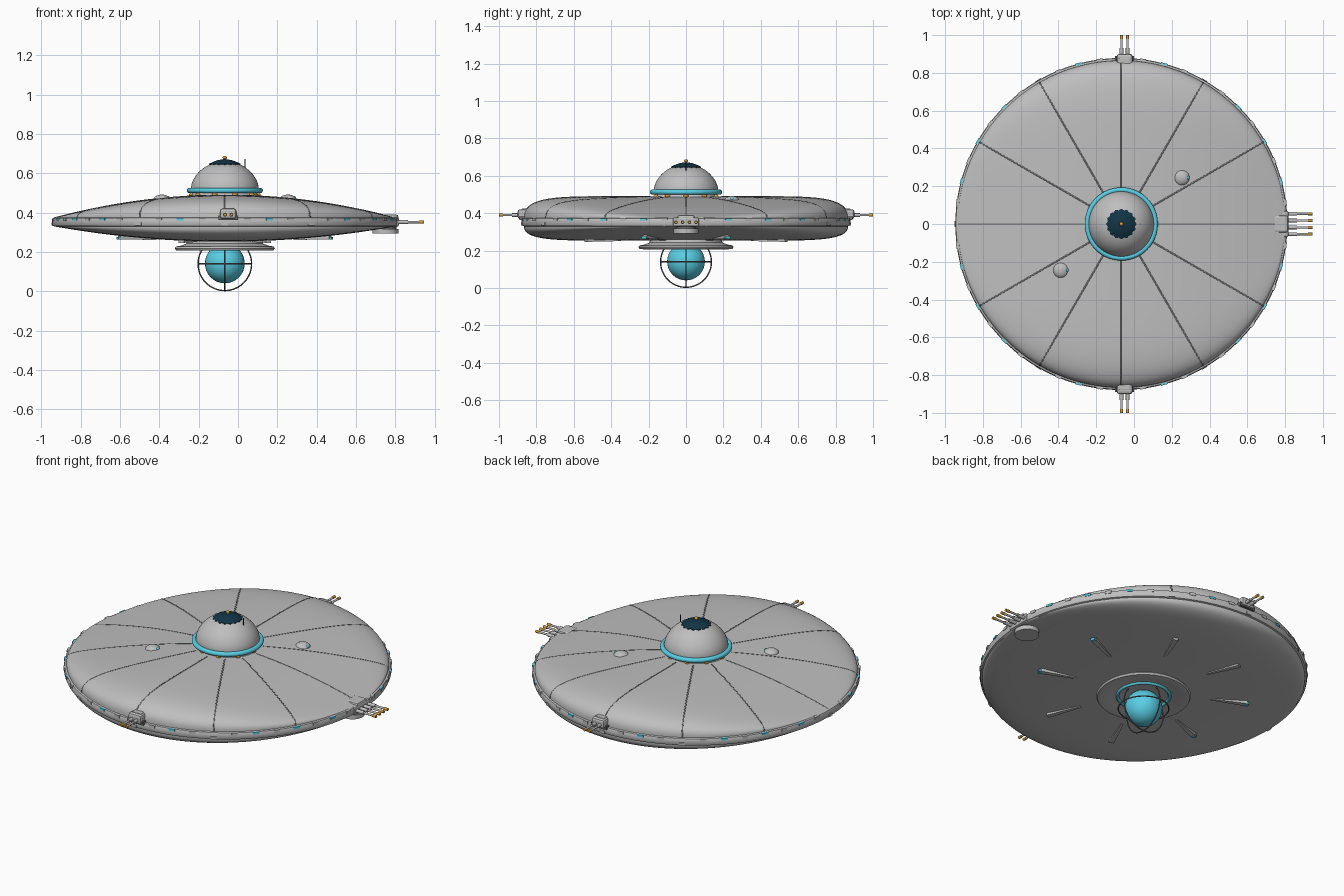
import bpy, bmesh
from math import pi, sin, cos, sqrt, radians
from mathutils import Vector, Matrix

if "Cube" in bpy.data.objects:
    bpy.data.objects.remove(bpy.data.objects["Cube"])

CX = -0.067       # hull axis
R = 0.866         # hull radius inside the rim
RIM_TOP, RIM_LOW = 0.375, 0.33


def material(name, color):
    m = bpy.data.materials.new(name)
    m.use_nodes = True
    m.diffuse_color = (*color, 1)
    m.node_tree.nodes["Principled BSDF"].inputs["Base Color"].default_value = (*color, 1)
    return m


GREY = material("hull grey", (0.52, 0.52, 0.52))
DARK = material("seam grey", (0.14, 0.14, 0.14))
CYAN = material("glowing cyan", (0.1, 0.62, 0.78))
NAVY = material("navy glass", (0.006, 0.035, 0.06))
GOLD = material("gold", (0.65, 0.32, 0.04))


def finish(name, mat, smooth=True):
    ob = bpy.context.object
    ob.name = name
    ob.data.materials.clear()
    ob.data.materials.append(mat)
    if smooth:
        bpy.ops.object.shade_smooth_by_angle(angle=radians(35))
    return ob


def from_bmesh(bm, name, mat, smooth=True):
    bmesh.ops.recalc_face_normals(bm, faces=bm.faces)
    me = bpy.data.meshes.new(name)
    bm.to_mesh(me)
    bm.free()
    ob = bpy.data.objects.new(name, me)
    bpy.context.collection.objects.link(ob)
    bpy.ops.object.select_all(action="DESELECT")
    ob.select_set(True)
    bpy.context.view_layer.objects.active = ob
    return finish(name, mat, smooth)


def sweep(rings, name, mat, steps=64):
    """Close a list of ring functions (angle -> point) into a skin."""
    bm = bmesh.new()
    rows = [[bm.verts.new(ring(2 * pi * i / steps)) for i in range(steps)] for ring in rings]
    for a, b in zip(rows, rows[1:]):
        for i in range(steps):
            j = (i + 1) % steps
            bm.faces.new((a[i], a[j], b[j], b[i]))
    bm.faces.new(rows[0])
    bm.faces.new(rows[-1])
    return from_bmesh(bm, name, mat)


def lathe(profile, name, mat):
    return sweep([lambda t, r=r, z=z: polar(r, t, z) for r, z in profile], name, mat)


def box(name, mat, loc, size, turn=0.0, bevel=0.0):
    bpy.ops.mesh.primitive_cube_add(size=1, location=loc, rotation=(0, 0, turn))
    bpy.context.object.scale = size
    bpy.ops.object.transform_apply(location=False, rotation=False, scale=True)
    ob = finish(name, mat, False)
    if bevel:
        mod = ob.modifiers.new("bevel", "BEVEL")
        mod.width = bevel
        mod.segments = 2
    return ob


def rod(name, mat, a, b, radius, steps=12):
    a, b = Vector(a), Vector(b)
    rot = (b - a).to_track_quat("Z", "Y").to_euler()
    bpy.ops.mesh.primitive_cylinder_add(vertices=steps, radius=radius, depth=(b - a).length,
                                        location=(a + b) / 2, rotation=rot)
    return finish(name, mat)


def ball(name, mat, loc, size):
    bpy.ops.mesh.primitive_uv_sphere_add(segments=32, ring_count=16, radius=1, location=loc)
    bpy.context.object.scale = size
    return finish(name, mat)


def ring(name, mat, z, major, minor, rot=(0, 0, 0)):
    bpy.ops.mesh.primitive_torus_add(major_segments=64, minor_segments=16, major_radius=major,
                                     minor_radius=minor, location=(CX, 0, z), rotation=rot)
    return finish(name, mat)


def polar(r, t, z):
    return (CX + r * cos(t), r * sin(t), z)


def swell(r, t):
    """Thin lens along x, blunt rounded section along y."""
    x, y = r * cos(t), abs(r * sin(t))
    half = sqrt(max(R * R - x * x, 1e-9))
    v = min(y / half, 1)
    return (1 - (x / R) ** 2) * (1 - v ** 8) ** 0.4


def top_z(r, t):
    return RIM_TOP + 0.115 * swell(r, t)


def low_z(r, t):
    return RIM_LOW - 0.077 * swell(r, t)


# Saucer hull with its rim band
radii = [R * (1 - (1 - k / 28) ** 2.2) for k in range(1, 29)]
hull = [lambda t, r=r: polar(r, t, top_z(r, t)) for r in radii]
hull += [lambda t, r=r, z=z: polar(r, t, z)
         for r, z in ((0.875, 0.372), (0.879, 0.362), (0.879, 0.343), (0.875, 0.333))]
hull += [lambda t, r=r: polar(r, t, low_z(r, t)) for r in reversed(radii)]
sweep(hull, "hull", GREY, 144)

# Panel seams almost flush with the upper hull
for k in range(12):
    t = k * pi / 6
    cu = bpy.data.curves.new("panel_seam", "CURVE")
    cu.dimensions = "3D"
    cu.bevel_depth = 0.005
    cu.bevel_resolution = 3
    path = [r for r in radii if r > 0.15]
    sp = cu.splines.new("POLY")
    sp.points.add(len(path) - 1)
    for p, r in zip(sp.points, path):
        p.co = (*polar(r - 0.002, t, top_z(r, t) - 0.003), 1)
    cu.materials.append(DARK)
    bpy.context.collection.objects.link(bpy.data.objects.new("panel_seam", cu))

# Rim blocks and lights
for k in range(48):
    t = radians(7.5 * k)
    if k % 4 == 2 or k in (4, 20, 28, 44):
        box("rim_light", CYAN, polar(0.873, t, 0.367), (0.018, 0.036, 0.012), t)
    else:
        box("rim_block", GREY, polar(0.873, t, 0.366 if k % 2 else 0.342), (0.018, 0.034, 0.016), t)

# Dome, collar and crown
lathe([(0.175, 0.475), (0.165, 0.495), (0.16, 0.51)], "dome_neck", GREY)
for k in range(10):
    ball("neck_light", GOLD, polar(0.168, radians(36 * k), 0.492), (0.014, 0.014, 0.009))
ring("dome_collar", CYAN, 0.513, 0.18, 0.0135)
lathe([(0.172, 0.505), (0.172, 0.53), (0.168, 0.549), (0.159, 0.57), (0.145, 0.592),
       (0.126, 0.613), (0.102, 0.632), (0.072, 0.647), (0.04, 0.656)], "dome", GREY)
crown = [(0.077, 0.638), (0.077, 0.648), (0.06, 0.658), (0.04, 0.666), (0.02, 0.67), (0.005, 0.672)]
sweep([lambda t, r=r, z=z, wave=0.05 if r > 0.07 else 0: polar(r * (1 + wave * cos(16 * t)), t, z)
       for r, z in crown], "dome_window", NAVY)
rod("crown_stem", GREY, (CX, 0, 0.665), (CX, 0, 0.678), 0.006)
ball("crown_knob", GOLD, (CX, 0, 0.68), (0.011, 0.011, 0.008))
rod("antenna", NAVY, (CX + 0.103, 0, 0.615), (CX + 0.103, 0, 0.672), 0.0025)

# Sensor blisters on the upper hull
for s in (1, -1):
    x, y = s * 0.32, s * 0.245
    ball("sensor_blister", GREY, (CX + x, y, 0.467), (0.041, 0.041, 0.025))
    ball("sensor_eye", CYAN, (CX + x + 0.032, y, 0.477), (0.009, 0.011, 0.008))


def barrel(root, direction, length):
    root, d = Vector(root), Vector(direction)
    rod("gun_sleeve", GREY, root, root + d * length * 0.4, 0.010)
    rod("gun_barrel", GREY, root, root + d * length * 0.85, 0.006)
    rod("gun_tip", GOLD, root + d * length * 0.82, root + d * length, 0.008)


# Twin gun turrets on the front and back
for s in (1, -1):
    box("turret_base", DARK, (-0.05, s * 0.865, 0.375), (0.1, 0.05, 0.022))
    box("turret", GREY, (-0.05, s * 0.868, 0.395), (0.084, 0.064, 0.052), 0, 0.012)
    box("turret_roof", GREY, (-0.05, s * 0.86, 0.417), (0.06, 0.04, 0.016), 0, 0.005)
    for x in (-0.066, -0.034):
        barrel((x, s * 0.885, 0.39), (0, s, 0), 0.115)

# Four-gun battery on the left tip
box("battery", GREY, (0.785, 0, 0.353), (0.065, 0.14, 0.05), 0, 0.01)
box("battery_back", GREY, (0.775, 0, 0.375), (0.08, 0.09, 0.03), 0, 0.01)
for y in (-0.054, -0.018, 0.018, 0.054):
    barrel((0.81, y, 0.352), (1, 0, 0), 0.135)
rod("battery_pod", GREY, (0.75, 0, 0.293), (0.75, 0, 0.318), 0.066, 32)
rod("battery_pod_neck", DARK, (0.75, 0, 0.315), (0.75, 0, 0.34), 0.055, 24)

# Tapered fins on the underside, cyan tips on those nearest the long axis
for k in range(8):
    t = radians(22.5 + 45 * k)
    tip_low = min(0.264, low_z(0.58, t) - 0.012)
    bm = bmesh.new()
    bmesh.ops.create_cube(bm, size=1)
    for v in bm.verts:
        outer, lower = v.co.x > 0, v.co.z < 0
        r = 0.58 if outer else 0.38
        side = v.co.y * (0.03 if outer else 0.014)
        z = (tip_low if outer else low_z(r, t) - 0.004) if lower else 0.3
        v.co = (r, side, z)
    bm.transform(Matrix.Translation((CX, 0, 0)) @ Matrix.Rotation(t, 4, "Z"))
    from_bmesh(bm, "belly_fin", GREY, False)
    if abs(cos(t)) > 0.9:
        box("fin_tip", CYAN, polar(0.582, t, tip_low + 0.006), (0.018, 0.024, 0.014), t)

# Belly flange
lathe([(0.19, 0.265), (0.195, 0.243), (0.225, 0.232), (0.248, 0.228), (0.254, 0.219),
       (0.248, 0.209), (0.225, 0.207), (0.185, 0.217), (0.12, 0.224)], "belly_flange", GREY)
ring("belly_glow_ring", CYAN, 0.219, 0.14, 0.009)

# Energy sphere in its ring cage
ball("energy_sphere", CYAN, (CX, 0, 0.142), (0.101, 0.101, 0.101))
for rot in ((0, 0, 0), (pi / 2, 0, 0), (0, pi / 2, 0)):
    ring("cage_ring", DARK, 0.14, 0.136, 0.0035, rot)
